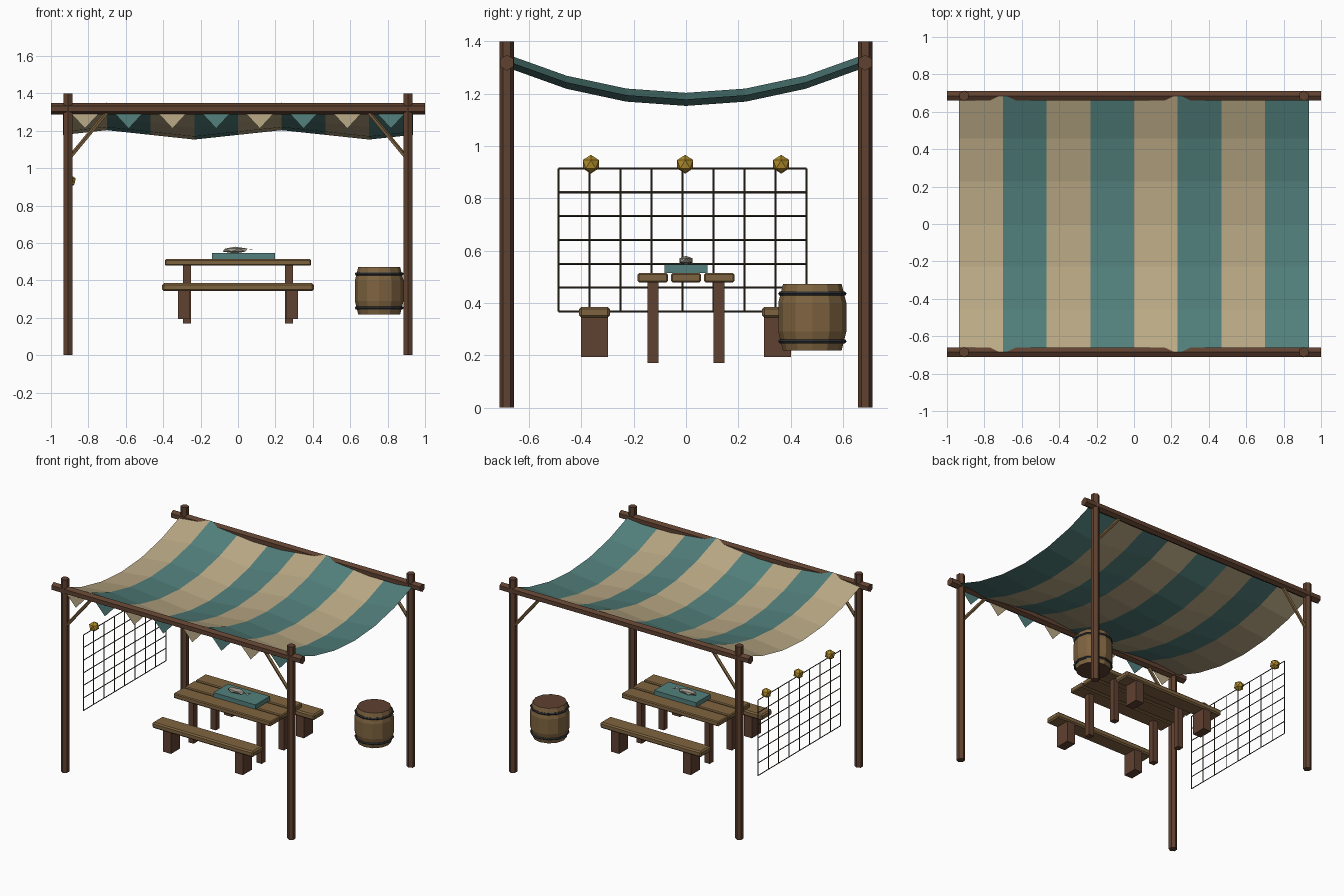
import bpy, bmesh, math
from mathutils import Vector

if "Cube" in bpy.data.objects:
    bpy.data.objects.remove(bpy.data.objects["Cube"])


def mat(name, hexcol):
    m = bpy.data.materials.new(name)
    c = [int(hexcol[i:i + 2], 16) / 255 for i in (0, 2, 4)]
    m.diffuse_color = [((v + 0.055) / 1.055) ** 2.4 for v in c] + [1]
    m.use_nodes = True
    m.node_tree.nodes["Principled BSDF"].inputs["Base Color"].default_value = m.diffuse_color
    return m


DARK = mat("dark_wood", "5F4130")
PLANK = mat("plank_wood", "7F6440")
TEAL = mat("teal_cloth", "52807C")
CREAM = mat("cream_cloth", "BBAA86")
GOLD = mat("float_gold", "B08A2C")
IRON = mat("iron", "2E3035")
CORD = mat("cord", "4A4234")
FISH = mat("fish_grey", "A09A8C")


def finish(name, bm, *mats):
    me = bpy.data.meshes.new(name)
    bm.to_mesh(me)
    bm.free()
    for m in mats:
        me.materials.append(m)
    ob = bpy.data.objects.new(name, me)
    bpy.context.collection.objects.link(ob)
    return ob


def box(name, c, s, m, bevel=0):
    bm = bmesh.new()
    bmesh.ops.create_cube(bm, size=1)
    for v in bm.verts:
        v.co = Vector(c) + Vector([v.co[i] * s[i] for i in range(3)])
    if bevel:
        bmesh.ops.bevel(bm, geom=bm.edges[:], offset=bevel, segments=1, affect='EDGES')
    return finish(name, bm, m)


def rod(name, a, b, r, m, sides=6):
    a, b = Vector(a), Vector(b)
    bm = bmesh.new()
    bmesh.ops.create_cone(bm, cap_ends=True, segments=sides, radius1=r, radius2=r,
                          depth=(b - a).length)
    ob = finish(name, bm, m)
    ob.location = (a + b) / 2
    ob.rotation_euler = (b - a).to_track_quat('Z', 'Y').to_euler()
    return ob


# Frame: posts, long beams and corner braces
for sy, side in ((-1, "front"), (1, "back")):
    y = 0.685 * sy
    rod(side + "_beam", (-1, y, 1.318), (1, y, 1.318), 0.03, DARK)
    for sx in (-1, 1):
        rod(side + "_post", (0.908 * sx, y, 0), (0.908 * sx, y, 1.4), 0.028, DARK)
        rod(side + "_brace", (0.905 * sx, y, 1.05), (0.69 * sx, y, 1.31), 0.012, PLANK, 5)

# Sagging striped canopy
N, M, W, D = 8, 6, 0.935, 0.685
bm = bmesh.new()
grid = [[bm.verts.new((-W + 2 * W * i / N, -D + 2 * D * j / M,
                       1.178 + 0.147 * (2 * j / M - 1) ** 2 + 0.025 * math.sin(i * math.pi / 2)))
         for j in range(M + 1)] for i in range(N + 1)]
for i in range(N):
    for j in range(M):
        f = bm.faces.new((grid[i][j], grid[i + 1][j], grid[i + 1][j + 1], grid[i][j + 1]))
        f.material_index = i % 2
finish("canopy", bm, CREAM, TEAL)

# Pennants along the front beam
for i in range(N):
    x = -W + 2 * W * (i + 0.5) / N
    bm = bmesh.new()
    bm.faces.new([bm.verts.new(p) for p in
                  ((x - 0.1, -0.69, 1.32), (x, -0.69, 1.212), (x + 0.1, -0.69, 1.32))])
    finish("pennant", bm, TEAL if i % 2 else CREAM)

# Table
for y in (-0.127, 0, 0.127):
    box("table_plank", (0, y, 0.496), (0.78, 0.116, 0.035), PLANK, 0.006)
for sx in (-1, 1):
    for sy in (-1, 1):
        box("table_leg", (0.273 * sx, 0.127 * sy, 0.327), (0.042, 0.042, 0.314), DARK)

# Benches
for sy in (-1, 1):
    box("bench_seat", (0, 0.35 * sy, 0.364), (0.81, 0.118, 0.042), PLANK, 0.009)
    for sx in (-1, 1):
        box("bench_leg", (0.288 * sx, 0.35 * sy, 0.27), (0.064, 0.104, 0.155), DARK)

# Serving board with a fish
box("serving_board", (0.029, 0, 0.531), (0.337, 0.165, 0.032), TEAL)
bm = bmesh.new()
bmesh.ops.create_icosphere(bm, subdivisions=1, radius=1)
for v in bm.verts:
    v.co = Vector((v.co.x * 0.075 - 0.015, v.co.y * 0.03, v.co.z * 0.018 + 0.562))
finish("fish_body", bm, FISH)
bm = bmesh.new()
bm.faces.new([bm.verts.new(p) for p in
              ((0.045, 0, 0.563), (0.1, -0.028, 0.566), (0.085, 0, 0.564), (0.1, 0.028, 0.566))])
finish("fish_tail", bm, FISH)

# Barrel: body from a bulged profile, then lids and hoops
BX, BY, S = 0.755, 0.483, 12
prof = [(0.218, 0.112), (0.29, 0.13), (0.40, 0.13), (0.472, 0.112)]
bm = bmesh.new()
rings = [[bm.verts.new((BX + r * math.cos(2 * math.pi * k / S),
                        BY + r * math.sin(2 * math.pi * k / S), z)) for k in range(S)]
         for z, r in prof]
for a, b in zip(rings, rings[1:]):
    for k in range(S):
        n = (k + 1) % S
        bm.faces.new((a[k], a[n], b[n], b[k]))
for ring in (rings[0][::-1], rings[-1]):
    bm.faces.new(ring).material_index = 1
finish("barrel", bm, PLANK, DARK)
for z in (0.253, 0.435):
    bpy.ops.mesh.primitive_torus_add(location=(BX, BY, z), major_radius=0.123, minor_radius=0.008,
                                     major_segments=S, minor_segments=5)
    bpy.context.object.name = "barrel_hoop"
    bpy.context.object.data.materials.append(IRON)

# Hanging net with round floats
NX, Y0, Y1, Z0, Z1 = -0.9, -0.487, 0.46, 0.367, 0.914
for k in range(9):
    y = Y0 + (Y1 - Y0) * k / 8
    rod("net_upright", (NX, y, Z0), (NX, y, Z1), 0.004, CORD, 4)
for k in range(7):
    z = Z0 + (Z1 - Z0) * k / 6
    rod("net_cross", (NX, Y0, z), (NX, Y1, z), 0.004, CORD, 4)
for y in (-0.364, -0.003, 0.364):
    bm = bmesh.new()
    bmesh.ops.create_icosphere(bm, subdivisions=1, radius=0.036)
    ob = finish("net_float", bm, GOLD)
    ob.location = (NX, y, 0.93)
